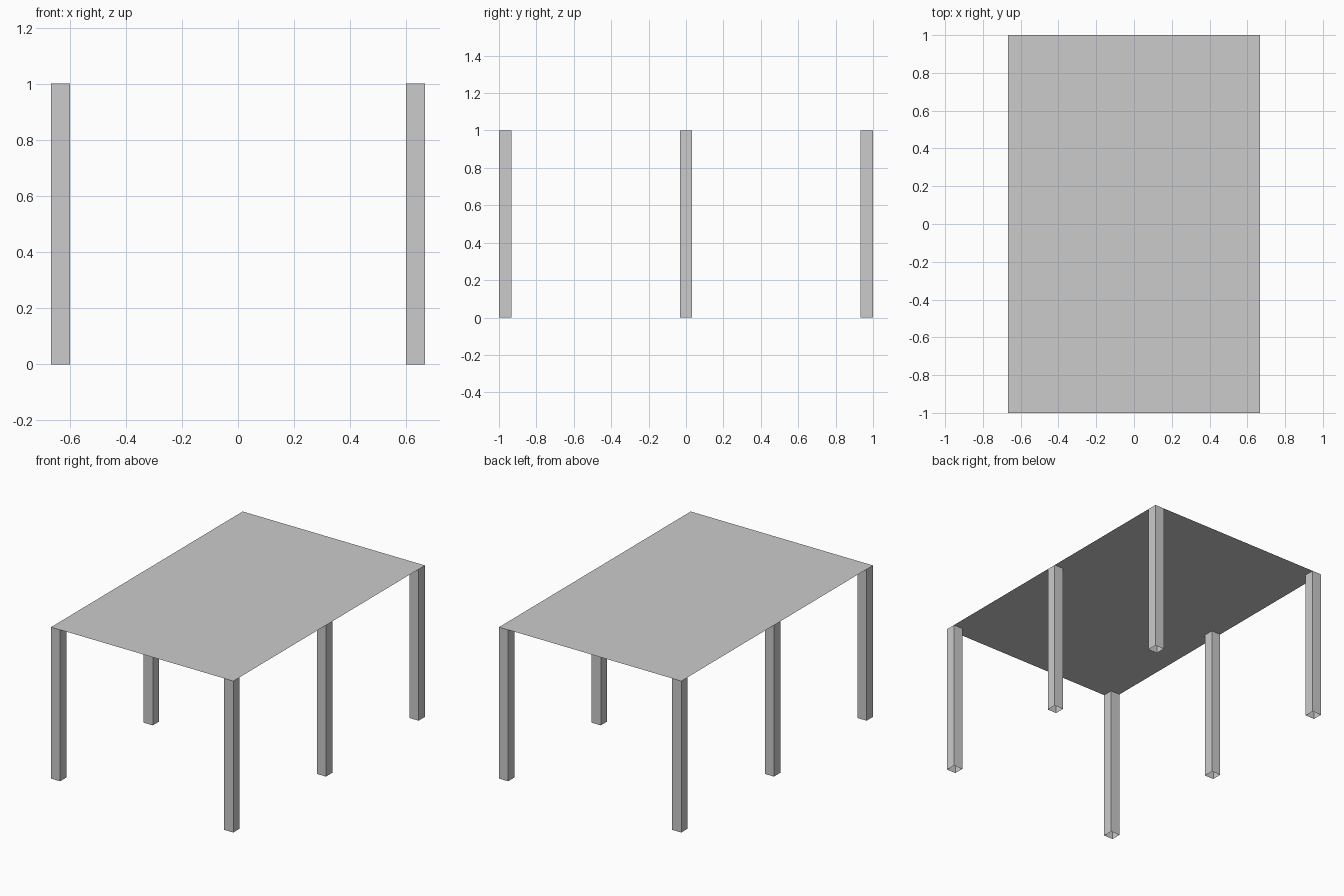
import bpy, bmesh

if "Cube" in bpy.data.objects:
    bpy.data.objects.remove(bpy.data.objects["Cube"])

HX, HY, H = 0.666, 1.0, 1.0   # half width, half length, height
T = 0.0667                    # leg thickness


def add_object(name, bm):
    mesh = bpy.data.meshes.new(name)
    bm.to_mesh(mesh)
    bm.free()
    obj = bpy.data.objects.new(name, mesh)
    bpy.context.collection.objects.link(obj)
    return obj


# Tabletop: a single thin sheet
bm = bmesh.new()
corners = [(-HX, -HY), (HX, -HY), (HX, HY), (-HX, HY)]
bm.faces.new([bm.verts.new((x, y, H)) for x, y in corners])
add_object("tabletop", bm)


# Legs: square hollow tubes with open ends
def leg(name, x, y):
    bm = bmesh.new()
    h = T / 2
    ring = [(x - h, y - h), (x + h, y - h), (x + h, y + h), (x - h, y + h)]
    low = [bm.verts.new((a, b, 0)) for a, b in ring]
    high = [bm.verts.new((a, b, H)) for a, b in ring]
    for i in range(4):
        j = (i + 1) % 4
        bm.faces.new((low[i], low[j], high[j], high[i]))
    add_object(name, bm)


for side, sx in (("left", -1), ("right", 1)):
    for row, sy in (("front", -1), ("middle", 0), ("back", 1)):
        leg(f"{row}_{side}_leg", sx * (HX - T / 2), sy * (HY - T / 2))
